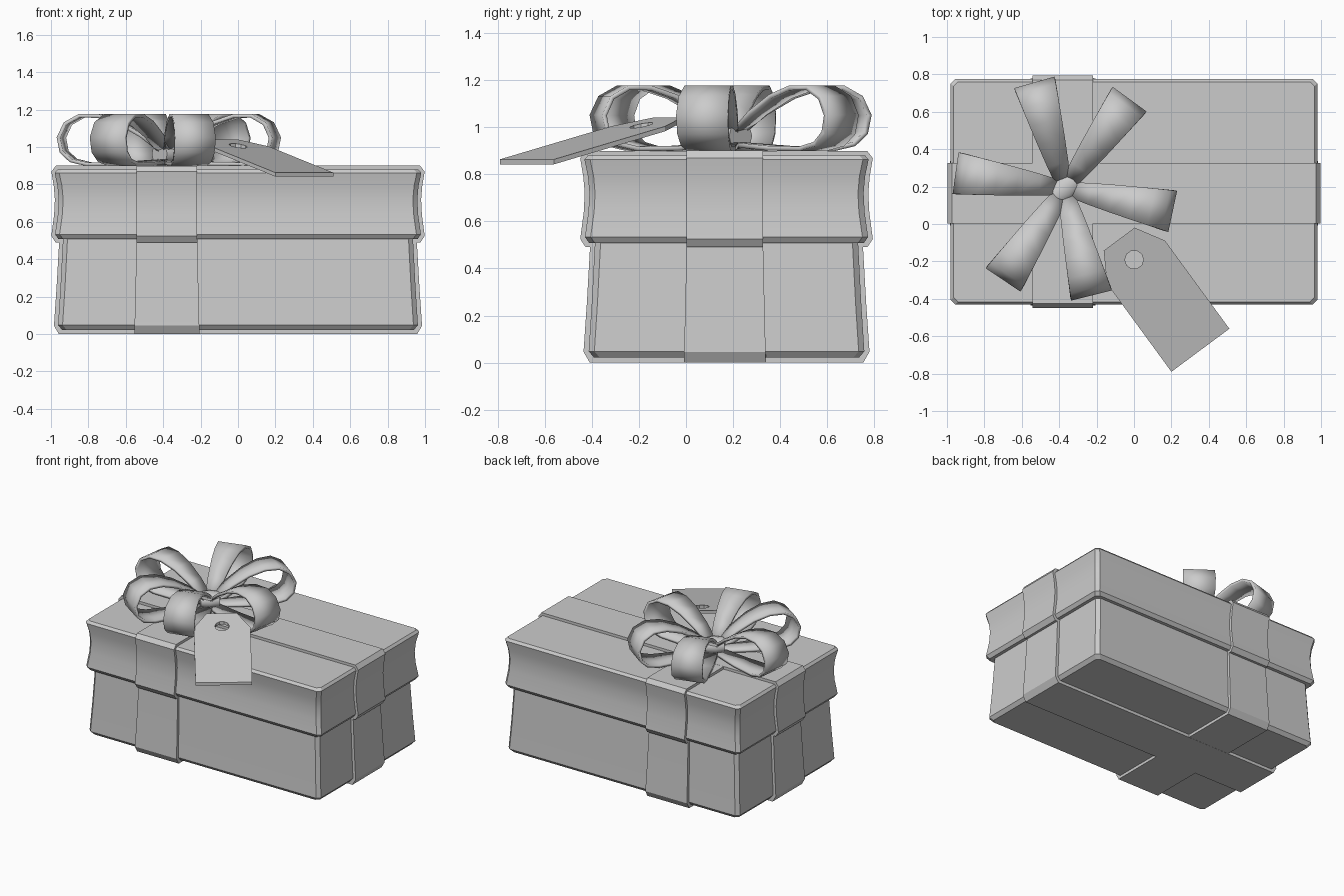
import bpy, bmesh, math
from mathutils import Vector

if "Cube" in bpy.data.objects:
    bpy.data.objects.remove(bpy.data.objects["Cube"])

CY = 0.172            # depth centre of the box
HX, HY = 0.98, 0.603  # half sizes at the widest rim
RX, RY = -0.38, 0.165 # ribbon centre lines
KNOT = Vector((-0.37, 0.19, 0))

grey = bpy.data.materials.new("plain_grey")
grey.diffuse_color = (0.6, 0.6, 0.6, 1)
grey.use_nodes = True
grey.node_tree.nodes["Principled BSDF"].inputs["Base Color"].default_value = grey.diffuse_color


def finish(bm, name, smooth=None):
    bmesh.ops.recalc_face_normals(bm, faces=bm.faces)
    me = bpy.data.meshes.new(name)
    bm.to_mesh(me)
    bm.free()
    ob = bpy.data.objects.new(name, me)
    bpy.context.collection.objects.link(ob)
    me.materials.append(grey)
    if smooth:
        bpy.ops.object.select_all(action='DESELECT')
        ob.select_set(True)
        bpy.context.view_layer.objects.active = ob
        bpy.ops.object.shade_smooth_by_angle(angle=math.radians(smooth))
    return ob


def bridge(bm, rings, closed=True):
    n = len(rings[0])
    for a, b in zip(rings, rings[1:]):
        for i in range(n if closed else n - 1):
            j = (i + 1) % n
            bm.faces.new((a[i], a[j], b[j], b[i]))


def box_shell(name, profile, cap):
    """Loft chamfered rectangles; profile = (inset from rim, z)."""
    bm = bmesh.new()
    c = 0.024
    rings = []
    for d, z in profile:
        x, y = HX + d, HY + d
        pts = [(x, -y + c), (x, y - c), (x - c, y), (-x + c, y),
               (-x, y - c), (-x, -y + c), (-x + c, -y), (x - c, -y)]
        rings.append([bm.verts.new((px, CY + py, z)) for px, py in pts])
    bridge(bm, rings)
    bm.faces.new(rings[cap])
    return finish(bm, name, 25)


def band(name, profile, axis, zmin, zmax, lift=0.0):
    """Ribbon wrapped over the box along one axis, with real thickness."""
    bm = bmesh.new()
    half = HX if axis == 'x' else HY
    path = [(half + d, z) for d, z in profile]
    path += [(-p, z) for p, z in reversed(path)]
    rings = []
    for p, z in path:
        w = 0.162 + 0.012 * max(0, 1 - z / 0.5)
        q = p - math.copysign(0.035, p)
        zi = min(max(z, zmin), zmax)
        zo = z + (lift if z < 0.1 or z > 0.89 else 0)
        ring = []
        for pos, side, h in ((p, -w, zo), (p, w, zo), (q, w, zi), (q, -w, zi)):
            co = (pos, RY + side, h) if axis == 'x' else (RX + side, CY + pos, h)
            ring.append(bm.verts.new(co))
        rings.append(ring)
    bridge(bm, rings)
    for end in (rings[0], rings[-1]):
        bm.faces.new(end)
    return finish(bm, name, 25)


# Box body and lid with slightly waisted sides
box_shell("box_base", [(-0.04, 0.022), (-0.018, 0.048), (-0.031, 0.25), (-0.045, 0.52)], 0)
box_shell("box_lid", [(-0.06, 0.508), (-0.02, 0.508), (-0.002, 0.533), (-0.017, 0.64),
                      (-0.021, 0.72), (-0.015, 0.79), (0, 0.862), (-0.015, 0.88)], -1)

# Ribbon bands around base and lid
base_band = [(-0.025, 0.515), (-0.01, 0.25), (0.004, 0.045), (-0.022, 0.0)]
lid_band = [(-0.04, 0.49), (-0.005, 0.49), (0.018, 0.525), (0.003, 0.64),
            (-0.001, 0.72), (0.005, 0.79), (0.018, 0.868), (-0.006, 0.9)]
for ax, lift in (('x', 0.0), ('y', 0.001)):
    band("base_ribbon_" + ax, base_band, ax, 0.03, 1, lift)
    band("lid_ribbon_" + ax, lid_band, ax, 0, 0.872, -lift)

# Bow loops: a teardrop strip that widens outward
loop = [(0.04, 0.98), (0.14, 1.06), (0.26, 1.13), (0.37, 1.166), (0.47, 1.167),
        (0.545, 1.125), (0.58, 1.05), (0.565, 0.975), (0.515, 0.928), (0.43, 0.908),
        (0.25, 0.91), (0.05, 0.925)]
for k, ang in enumerate((106, 54, -12, -76, -124, 172)):
    bm = bmesh.new()
    a = math.radians(ang)
    out, side = Vector((math.cos(a), math.sin(a), 0)), Vector((-math.sin(a), math.cos(a), 0))
    rows = []
    for r, z in loop:
        w = 0.03 + 0.083 * (r / 0.59) ** 0.75
        mid = KNOT + out * r + Vector((0, 0, z))
        rows.append([bm.verts.new(mid - side * w), bm.verts.new(mid + side * w)])
    bridge(bm, rows, closed=False)
    ob = finish(bm, "bow_loop_%d" % (k + 1), 40)
    mod = ob.modifiers.new("thickness", 'SOLIDIFY')
    mod.thickness, mod.offset = 0.02, 0

# Knot: short rounded wrap over the bow centre
bm = bmesh.new()
a = math.radians(40)
along, across = Vector((math.cos(a), math.sin(a), 0)), Vector((-math.sin(a), math.cos(a), 0))
rings = []
for t, s in ((-0.065, 0.85), (0, 1.0), (0.065, 0.85)):
    ring = []
    for i in range(12):
        f = 2 * math.pi * i / 12
        co = KNOT + along * t + across * (0.075 * s * math.cos(f))
        co.z = 0.962 + 0.062 * s * math.sin(f)
        ring.append(bm.verts.new(co))
    rings.append(ring)
bridge(bm, rings)
for end in (rings[0], rings[-1]):
    bm.faces.new(end)
finish(bm, "bow_knot", 40)

# Gift tag: sloping plate with clipped corners and a punched hole
bm = bmesh.new()
origin, u, v = Vector((0.355, -0.675, 0.842)), Vector((0.803, 0.596, 0)), Vector((-0.59, 0.807, 0.24))
outline = [(-0.193, 0), (0.193, 0), (0.193, 0.584), (0.103, 0.736), (-0.103, 0.736), (-0.193, 0.584)]
hole = [(0.05 * math.cos(math.pi * i / 5), 0.60 + 0.05 * math.sin(math.pi * i / 5)) for i in range(10)]
edges = []
for pts in (outline, hole):
    vs = [bm.verts.new(origin + u * p + v * q) for p, q in pts]
    edges += [bm.edges.new((vs[i], vs[(i + 1) % len(vs)])) for i in range(len(vs))]
bmesh.ops.triangle_fill(bm, edges=edges, use_beauty=True, use_dissolve=False)
ext = bmesh.ops.extrude_face_region(bm, geom=bm.faces[:], use_keep_orig=True)
bmesh.ops.translate(bm, vec=(0, 0, 0.021),
                    verts=[g for g in ext["geom"] if isinstance(g, bmesh.types.BMVert)])
finish(bm, "gift_tag")
